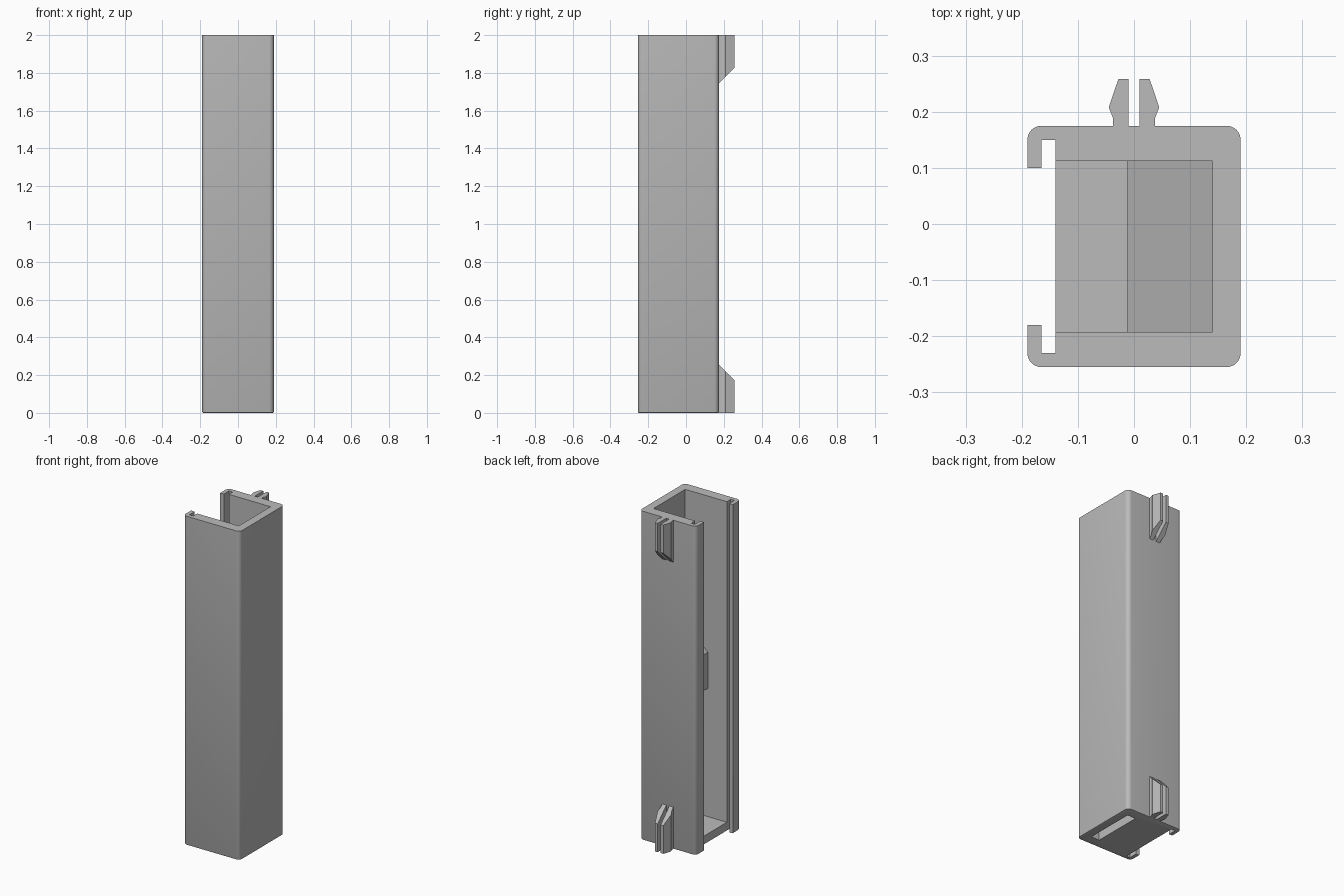
import bpy, bmesh
from math import sin, cos, radians
from mathutils import Vector

cube = bpy.data.objects.get("Cube")
if cube:
    bpy.data.objects.remove(cube, do_unlink=True)

grey = bpy.data.materials.new("plain_grey")
grey.use_nodes = True
grey.diffuse_color = (0.5, 0.5, 0.5, 1)
grey.node_tree.nodes["Principled BSDF"].inputs["Base Color"].default_value = grey.diffuse_color

HEIGHT = 2.0
MID_Y = -0.04                 # the channel is symmetric about this line
BACK = 0.175                  # outer back wall
INNER_X, INNER_V = 0.14, 0.1525


def prism(points, offset):
    """Closed solid: planar outline swept along an offset vector."""
    bm = bmesh.new()
    face = bm.faces.new([bm.verts.new(p) for p in points])
    swept = bmesh.ops.extrude_face_region(bm, geom=[face], use_keep_orig=True)
    moved = [g for g in swept["geom"] if isinstance(g, bmesh.types.BMVert)]
    bmesh.ops.translate(bm, verts=moved, vec=offset)
    bmesh.ops.recalc_face_normals(bm, faces=bm.faces)
    return bm


def finish(bm, name, smooth=False):
    bmesh.ops.recalc_face_normals(bm, faces=bm.faces)
    mesh = bpy.data.meshes.new(name)
    bm.to_mesh(mesh)
    bm.free()
    mesh.materials.append(grey)
    obj = bpy.data.objects.new(name, mesh)
    bpy.context.collection.objects.link(obj)
    if smooth:
        bpy.ops.object.select_all(action="DESELECT")
        obj.select_set(True)
        bpy.context.view_layer.objects.active = obj
        bpy.ops.object.shade_smooth_by_angle(angle=radians(30))
    return obj


def arc(cx, cy, r, start, steps=8):
    return [(cx + r * cos(radians(start + 90 * i / steps)),
             cy + r * sin(radians(start + 90 * i / steps))) for i in range(steps + 1)]


# Channel: rounded outside, hooked lips beside the open side
outer = arc(0.165, 0.19, 0.025, 0) + arc(-0.165, 0.19, 0.025, 90) + [(-0.19, 0.14)]
inner = [(-0.165, 0.14), (-0.165, 0.19), (-INNER_X, 0.19),
         (-INNER_X, INNER_V), (INNER_X, INNER_V)]
half = outer + inner
profile = half + [(x, -v) for x, v in reversed(half)]
bm = prism([(x, v + MID_Y, 0) for x, v in profile], (0, 0, HEIGHT))


def is_outer(vert):
    return vert.co.z < 1e-5 and any(
        abs(vert.co.x - x) < 1e-5 and abs(abs(vert.co.y - MID_Y) - v) < 1e-5 for x, v in outer)


rim = [e for e in bm.edges if all(is_outer(v) for v in e.verts)]
bmesh.ops.bevel(bm, geom=rim, offset=0.006, segments=2, profile=0.5, affect="EDGES")
finish(bm, "channel", smooth=True)

# Floor, leaving a slot beside the closed wall
y0, y1 = MID_Y - INNER_V, MID_Y + INNER_V
slot_x = 0.085
finish(prism([(-INNER_X, y0, 0), (slot_x, y0, 0), (slot_x, y1, 0), (-INNER_X, y1, 0)],
             (0, 0, 0.05)), "floor")

# Inner stop: block across the channel with a sloped top
stop = [(INNER_X, 0.83), (-0.012, 0.83), (-0.012, 1.05), (INNER_X, 1.2)]
finish(prism([(x, y0, z) for x, z in stop], (0, y1 - y0, 0)), "inner_stop")

# Snap clips: paired barbed prongs with one end cut at a slant
prong = [(0.01, BACK), (0.037, BACK), (0.037, 0.188),
         (0.045, 0.208), (0.028, 0.258), (0.01, 0.258)]
for level in ("lower", "upper"):
    for side, sx in (("left", 1), ("right", -1)):
        bm = prism([(sx * x, y, 0) for x, y in prong], (0, 0, 0.3))
        cut = bmesh.ops.bisect_plane(
            bm, geom=bm.verts[:] + bm.edges[:] + bm.faces[:],
            plane_co=Vector((0, BACK, 0.255)), plane_no=Vector((0, 1, 1)), clear_outer=True)
        bmesh.ops.holes_fill(bm, edges=[e for e in bm.edges if e.is_boundary], sides=0)
        if level == "upper":
            for v in bm.verts:
                v.co.z = HEIGHT - v.co.z
        finish(bm, f"{level}_{side}_prong")
